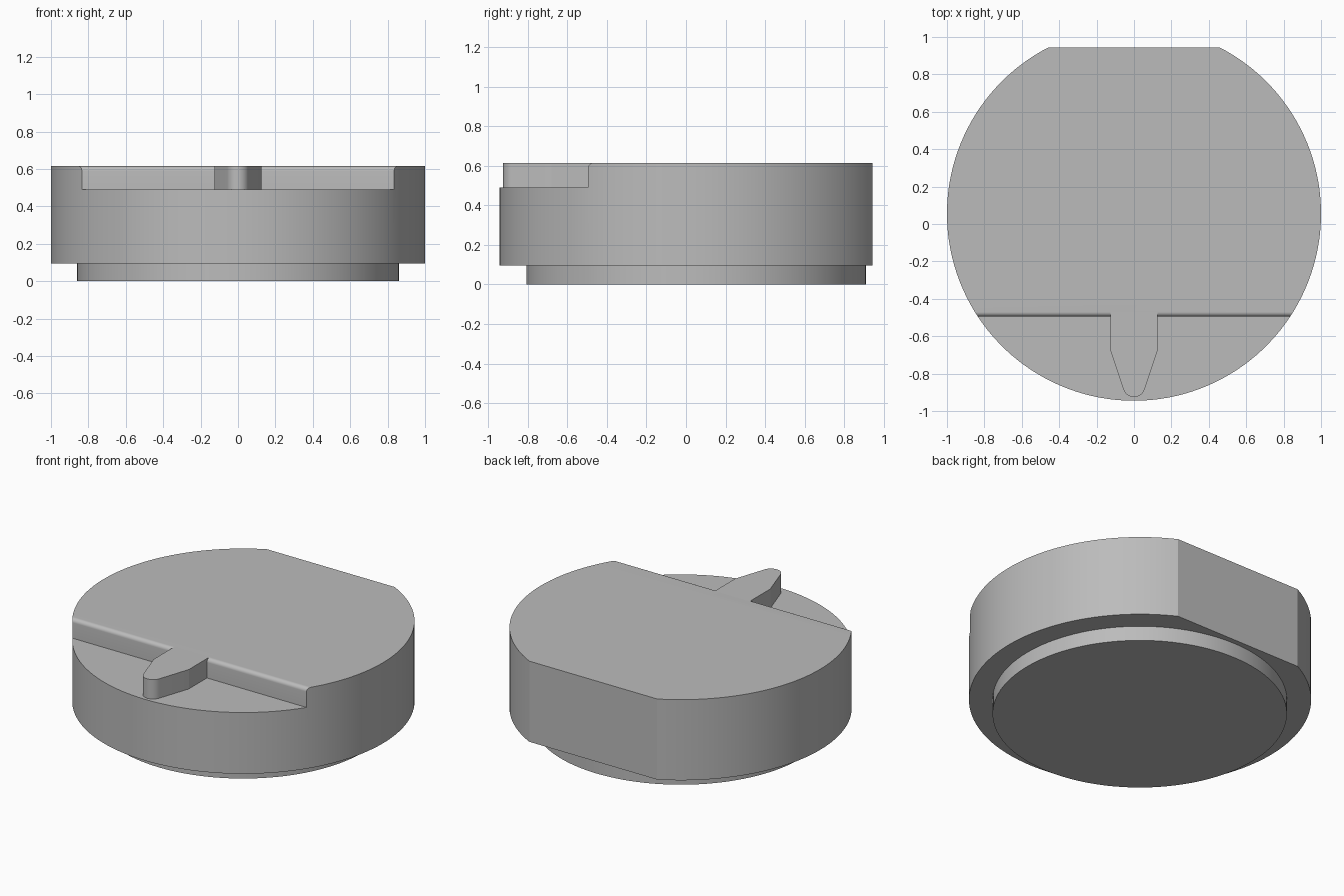
import bpy, bmesh
from math import cos, sin, pi, acos, radians
from mathutils import Vector

cube = bpy.data.objects.get("Cube")
if cube:
    bpy.data.objects.remove(cube)

CY = 0.055                      # centre of the round body
BOTTOM, STEP, TOP = 0.095, 0.49, 0.615
FLAT, WALL, FILLET = 0.89, -0.495, 0.025

grey = bpy.data.materials.new("plain grey")
grey.use_nodes = True
grey.diffuse_color = (0.5, 0.5, 0.5, 1)
grey.node_tree.nodes["Principled BSDF"].inputs["Base Color"].default_value = (0.5, 0.5, 0.5, 1)


def arc(cx, cy, r, start, end, n):
    steps = [start + (end - start) * i / n for i in range(n + 1)]
    return [(cx + r * cos(a), cy + r * sin(a)) for a in steps]


def extrude(name, points, offset):
    """Solid from a closed outline of 3D points swept by an offset."""
    bm = bmesh.new()
    face = bm.faces.new([bm.verts.new(p) for p in points])
    swept = bmesh.ops.extrude_face_region(bm, geom=[face])["geom"]
    verts = [g for g in swept if isinstance(g, bmesh.types.BMVert)]
    bmesh.ops.translate(bm, verts=verts, vec=Vector(offset))
    bmesh.ops.recalc_face_normals(bm, faces=bm.faces)
    mesh = bpy.data.meshes.new(name)
    bm.to_mesh(mesh)
    bm.free()
    mesh.materials.append(grey)
    obj = bpy.data.objects.new(name, mesh)
    bpy.context.collection.objects.link(obj)
    return obj


def prism(name, outline, z0, z1):
    return extrude(name, [(x, y, z0) for x, y in outline], (0, 0, z1 - z0))


def smooth(obj, angle):
    bpy.ops.object.select_all(action='DESELECT')
    obj.select_set(True)
    bpy.context.view_layer.objects.active = obj
    bpy.ops.object.shade_smooth_by_angle(angle=radians(angle))


# Round body with a flat at the back
half = acos(FLAT)
body = prism("body", arc(0, CY, 1, pi / 2 + half, 2.5 * pi - half, 120), BOTTOM, TOP)

# Front ledge, cut with a rounded upper edge
profile = arc(WALL + FILLET, TOP - FILLET, FILLET, pi, pi / 2, 8)
profile = [(-1.2, STEP), (WALL, STEP)] + profile + [(WALL + FILLET, 0.8), (-1.2, 0.8)]
cutter = extrude("ledge_cutter", [(-1.2, y, z) for y, z in profile], (2.4, 0, 0))
cutter.hide_render = True
cut = body.modifiers.new("ledge", 'BOOLEAN')
cut.operation, cut.solver, cut.object = 'DIFFERENCE', 'EXACT', cutter
bpy.context.view_layer.objects.active = body
bpy.ops.object.modifier_apply(modifier=cut.name)
bpy.data.objects.remove(cutter)
smooth(body, 20)

# Smaller round foot
foot = prism("foot", arc(0, CY - 0.003, 0.86, 0, 2 * pi * 119 / 120, 119), 0, BOTTOM + 0.01)
smooth(foot, 20)

# Tapered pointer with a rounded tip, level with the top
tip = arc(0, -0.865, 0.06, radians(198), radians(342), 14)
back = WALL + FILLET
outline = [(-0.125, back), (-0.125, -0.68)] + tip + [(0.125, -0.68), (0.125, back)]
pointer = prism("pointer", outline, STEP - 0.01, TOP)
smooth(pointer, 15)
